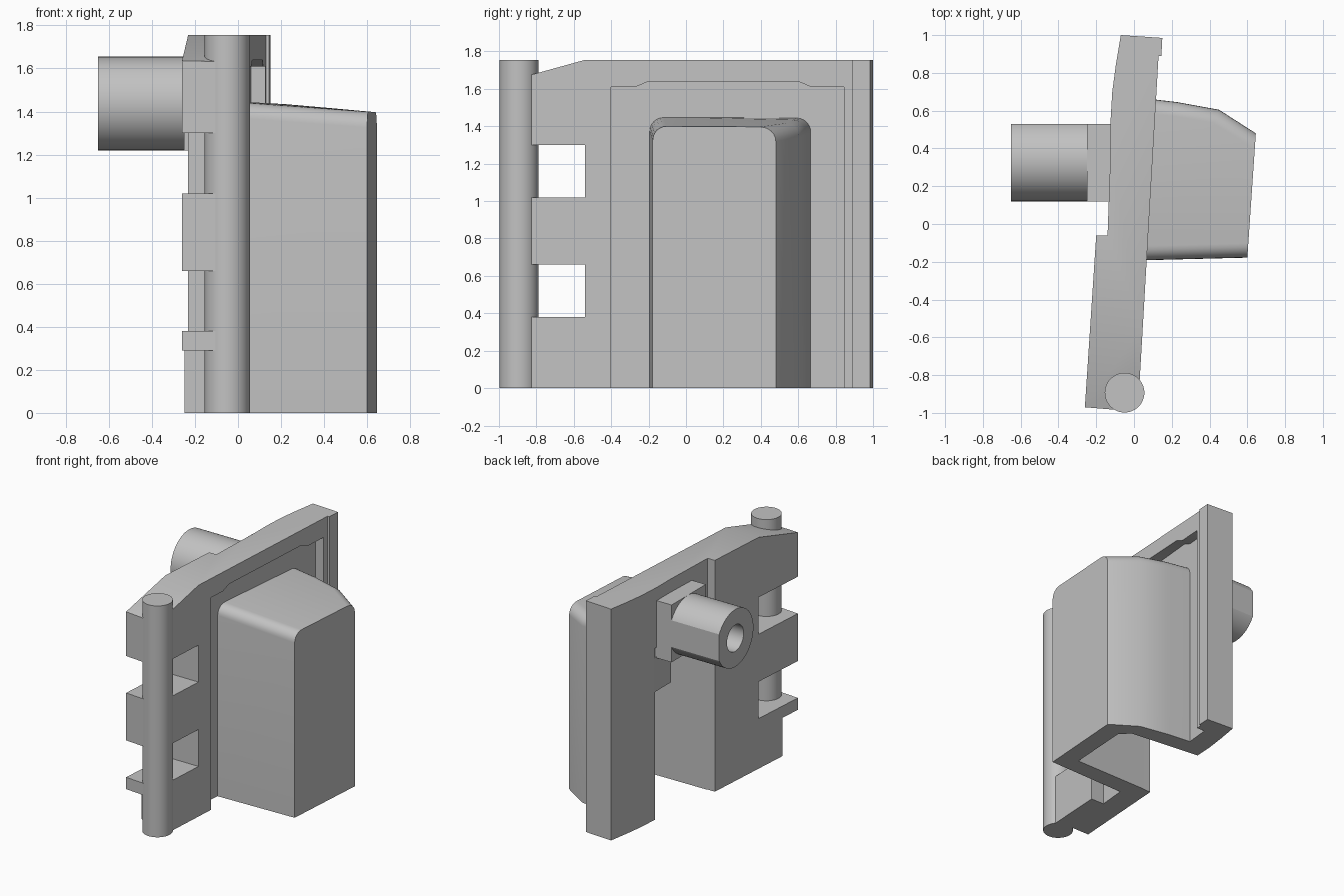
import bpy, bmesh, math
from mathutils import Matrix

cube = bpy.data.objects.get("Cube")
if cube:
    bpy.data.objects.remove(cube, do_unlink=True)

grey = bpy.data.materials.new("plain_grey")
grey.use_nodes = True
GREY = (0.54, 0.54, 0.54, 1)
grey.diffuse_color = GREY
grey.node_tree.nodes["Principled BSDF"].inputs["Base Color"].default_value = GREY


def to_object(name, bm):
    bmesh.ops.recalc_face_normals(bm, faces=bm.faces)
    mesh = bpy.data.meshes.new(name)
    bm.to_mesh(mesh)
    bm.free()
    mesh.materials.append(grey)
    obj = bpy.data.objects.new(name, mesh)
    bpy.context.collection.objects.link(obj)
    return obj


def extrude(points, offset):
    bm = bmesh.new()
    face = bm.faces.new([bm.verts.new(p) for p in points])
    result = bmesh.ops.extrude_face_region(bm, geom=[face])
    moved = [g for g in result["geom"] if isinstance(g, bmesh.types.BMVert)]
    bmesh.ops.translate(bm, verts=moved, vec=offset)
    return bm


def upright(name, outline, z0, z1):
    return to_object(name, extrude([(x, y, z0) for x, y in outline], (0, 0, z1 - z0)))


def sideways(name, outline, x0, x1, lean=0):
    points = [(x0 + lean * y, y, z) for y, z in outline]
    return to_object(name, extrude(points, (x1 - x0, 0, 0)))


def block(name, x0, x1, y0, y1, z0, z1):
    return upright(name, [(x0, y0), (x1, y0), (x1, y1), (x0, y1)], z0, z1)


def rod(name, radius, length, centre, along_x=False):
    bm = bmesh.new()
    turn = Matrix.Rotation(math.pi / 2, 4, "Y") if along_x else Matrix()
    bmesh.ops.create_cone(bm, cap_ends=True, segments=64, radius1=radius, radius2=radius,
                          depth=length, matrix=Matrix.Translation(centre) @ turn)
    return to_object(name, bm)


def cut(obj, cutters):
    bpy.context.view_layer.objects.active = obj
    for cutter in cutters:
        mod = obj.modifiers.new("cut", "BOOLEAN")
        mod.operation = "DIFFERENCE"
        mod.solver = "EXACT"
        mod.object = cutter
        bpy.ops.object.modifier_apply(modifier=mod.name)


# Cover plate with a gently curved rear and a raised lip at the far end
plate = upright("cover_plate", [
    (-.26, -.97), (-.08, -.985), (-.03, -.83), (.03, -.83), (.13, .89), (.145, .89),
    (.15, .985), (-.07, 1), (-.095, .85), (-.115, .7), (-.125, .53), (-.125, .36),
    (-.14, -.06), (-.2, -.06)], 0, 1.755)

# Hollow bulge: tapered footprint, sloping roof, rounded edges along both sides
bm = extrude([(x, y, 0) for x, y in [
    (-.07, -.195), (.6, -.178), (.645, .48), (.45, .605), (.23, .645), (-.07, .68)]],
    (0, 0, 1.45))
for v in bm.verts:
    if v.co.z > 1:
        v.co.z -= max(0, v.co.x - .05) * .09
rim = [e for e in bm.edges if all(v.co.z > 1 for v in e.verts)
       and any(v.co.x > 0 for v in e.verts) and any(v.co.x < .55 for v in e.verts)]
bmesh.ops.recalc_face_normals(bm, faces=bm.faces)
bmesh.ops.bevel(bm, geom=rim, offset=.075, segments=6, profile=.5, affect="EDGES")
bulge = to_object("hollow_bulge", bm)

# Cutters shared by the plate and the bulge
cavity = upright("cavity_cutter", [
    (-.5, -.06), (.47, -.05), (.5, .42), (.43, .49), (-.12, .55), (-.5, .55)], -.1, 1.3)
recess = sideways("recess_cutter", [
    (-.4, -.1), (-.4, 1.61), (-.27, 1.61), (-.2, 1.64), (.6, 1.64), (.67, 1.61),
    (.845, 1.61), (.845, -.1)], -.017, .5, .092)
slope = sideways("slope_cutter", [(-.54, 1.755), (-.54, 2), (-1.1, 2), (-1.1, 1.6)], -1, 1)
slots = [block("slot_cutter", -1, 1, -1.2, -.54, z, z + .28) for z in (.38, 1.02)]
foot = block("foot_cutter", -1, -.09, -1.2, -.8, -.1, .29)
cut(plate, [cavity, recess, slope, foot] + slots)
cut(bulge, [cavity])

# Hinge pin
pin = rod("hinge_pin", .105, 1.755, (-.05, -.893, .8775))

# Tubular boss with one flat side, on a square base
boss = rod("round_boss", .2175, .45, (-.425, .3375, 1.4375), True)
base = block("boss_base", -.25, -.05, .12, .53, 1.22, 1.655)
flat = block("flat_cutter", -1, 0, .53, 1, 1, 2)
bore = rod("bore_cutter", .1, .6, (-.5, .3375, 1.4375), True)
cut(boss, [flat, bore])
cut(base, [bore])
tab = block("base_tab", -.125, -.05, .36, .56, .97, 1.23)

for cutter in [cavity, recess, slope, foot, flat, bore] + slots:
    bpy.data.objects.remove(cutter, do_unlink=True)

# Smooth the round surfaces, keep the corners crisp
bpy.ops.object.select_all(action="DESELECT")
for obj in (plate, bulge, pin, boss, base, tab):
    obj.select_set(True)
bpy.context.view_layer.objects.active = plate
bpy.ops.object.shade_smooth_by_angle(angle=math.radians(25))
